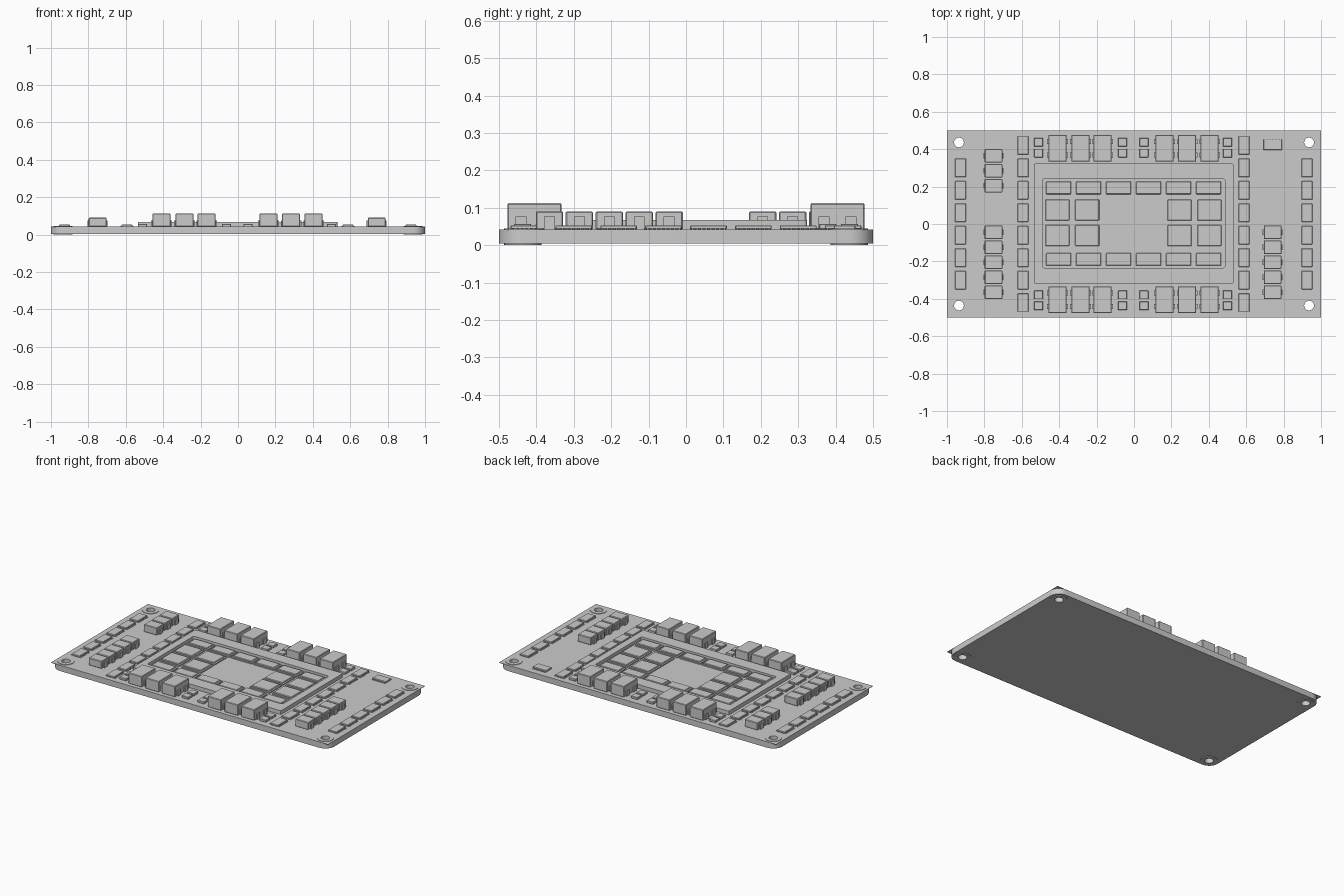
import bpy, bmesh, math
from mathutils import Matrix, Vector

if "Cube" in bpy.data.objects:
    bpy.data.objects.remove(bpy.data.objects["Cube"])

TOP = 0.042  # upper surface of the board


def add_box(bm, x, y, z0, z1, sx, sy, bevel=0.0):
    m = Matrix.Translation((x, y, (z0 + z1) / 2)) @ Matrix.Diagonal((sx, sy, z1 - z0, 1))
    verts = bmesh.ops.create_cube(bm, size=1, matrix=m)["verts"]
    if bevel:
        edges = list({e for v in verts for e in v.link_edges})
        bmesh.ops.bevel(bm, geom=edges, offset=bevel, segments=1, affect='EDGES')


def finish(bm, name):
    me = bpy.data.meshes.new(name)
    bm.to_mesh(me)
    bm.free()
    ob = bpy.data.objects.new(name, me)
    bpy.context.collection.objects.link(ob)
    return ob


def circle(x, y, r, n=32):
    return [(x + r * math.cos(2 * math.pi * i / n), y + r * math.sin(2 * math.pi * i / n)) for i in range(n)]


def rounded(x0, x1, y0, y1, r, n=8):
    pts = []
    for k, (cx, cy) in enumerate([(x1 - r, y1 - r), (x0 + r, y1 - r), (x0 + r, y0 + r), (x1 - r, y0 + r)]):
        for i in range(n + 1):
            a = math.pi / 2 * (k + i / n)
            pts.append((cx + r * math.cos(a), cy + r * math.sin(a)))
    return pts


def plate(name, loops, z0, z1):
    """Flat plate from an outline and any number of holes."""
    cu = bpy.data.curves.new(name, 'CURVE')
    cu.dimensions = '2D'
    cu.fill_mode = 'BOTH'
    cu.extrude = (z1 - z0) / 2
    for loop in loops:
        sp = cu.splines.new('POLY')
        sp.points.add(len(loop) - 1)
        for p, (x, y) in zip(sp.points, loop):
            p.co = (x, y, 0, 1)
        sp.use_cyclic_u = True
    ob = bpy.data.objects.new(name, cu)
    ob.location.z = (z0 + z1) / 2
    bpy.context.collection.objects.link(ob)
    bpy.ops.object.select_all(action='DESELECT')
    ob.select_set(True)
    bpy.context.view_layer.objects.active = ob
    bpy.ops.object.convert(target='MESH')
    ob = bpy.context.view_layer.objects.active
    ob.name = name
    bpy.ops.object.shade_smooth_by_angle(angle=math.radians(30))
    return ob


# Board body with rounded corners, and the thin square-cornered top layer
corners = [(sx * 0.936, sy * 0.436) for sx in (-1, 1) for sy in (-1, 1)]
holes = [circle(x, y, 0.026) for x, y in corners]
plate("board_body", [rounded(-1, 1, -0.5, 0.5, 0.064)] + holes, 0.004, 0.04)
plate("board_top_layer", [[(-1, -0.5), (1, -0.5), (1, 0.5), (-1, 0.5)]] + holes, 0.04, TOP)

# Mounting rings above and below each hole
for x, y in corners:
    plate("mount_ring_top", [circle(x, y, 0.05), circle(x, y, 0.026)], TOP, TOP + 0.003)
    plate("mount_ring_bottom", [circle(x, y, 0.05), circle(x, y, 0.026)], 0.0, 0.004)

# Central stiffener frame with recess floor
plate("center_frame", [rounded(-0.535, 0.532, -0.318, 0.323, 0.008, 3),
                       rounded(-0.49, 0.486, -0.235, 0.243, 0.012, 3)], TOP, 0.067)
bm = bmesh.new()
add_box(bm, -0.002, 0.004, TOP, 0.047, 0.976, 0.478)
finish(bm, "center_floor")


# Packages inside the frame: a wide base and a slightly smaller lid
def package(name, x, y, sx, sy):
    bm = bmesh.new()
    add_box(bm, x, y, 0.047, 0.054, sx, sy)
    add_box(bm, x, y, 0.054, 0.062, sx - 0.014, sy - 0.014, 0.003)
    finish(bm, name)


for i in range(6):
    for y in (0.193, -0.189):
        package("edge_package", -0.403 + 0.1604 * i, y, 0.148, 0.082)
for x in (-0.41, -0.25, 0.243, 0.403):
    for y in (0.074, -0.062):
        package("inner_package", x, y, 0.143, 0.126)


# Power inductors with side terminals
def inductor(name, x, y, sx, sy, h, legs):
    bm = bmesh.new()
    add_box(bm, x, y, TOP, h, sx, sy, 0.003)
    for ly in legs:
        for s in (-1, 1):
            add_box(bm, x + s * sx / 2, y + ly, TOP, 0.076, 0.014, 0.029)
    finish(bm, name)


for s in (-1, 1):
    for x in (-0.409, -0.286, -0.168, 0.163, 0.284, 0.404):
        inductor("large_inductor", x, s * 0.405, 0.096, 0.144, 0.112, (-0.036, 0.036))
low = [-0.045 - 0.08 * i for i in range(5)]
for y in [0.365, 0.285, 0.205] + low:
    inductor("small_inductor_left", -0.751, y, 0.094, 0.073, 0.09, (0,))
for y in low:
    inductor("small_inductor_right", 0.741, y, 0.094, 0.073, 0.09, (0,))

# Small paired capacitors beside the large inductors
for x in (-0.51, -0.061, 0.053, 0.5):
    for s in (-1, 1):
        for y in (0.437, 0.379):
            bm = bmesh.new()
            add_box(bm, x, s * y, TOP, 0.057, 0.048, 0.046, 0.002)
            finish(bm, "capacitor")


# Flat chips with rows of pins on their long sides
def chip(name, x, y, turn=False):
    bm = bmesh.new()
    add_box(bm, 0, 0, TOP, 0.053, 0.058, 0.098, 0.002)
    for i in range(8):
        for s in (-1, 1):
            add_box(bm, s * 0.031, -0.042 + 0.012 * i, TOP, 0.046, 0.008, 0.006)
    if turn:
        bmesh.ops.rotate(bm, verts=bm.verts, cent=(0, 0, 0), matrix=Matrix.Rotation(math.pi / 2, 3, 'Z'))
    bmesh.ops.translate(bm, verts=bm.verts, vec=Vector((x, y, 0)))
    finish(bm, name)


for i in range(8):
    y = 0.42 - 0.12 * i
    for x in (-0.594, 0.588):
        chip("inner_column_chip", x, y)
    if 1 <= i <= 6:
        for x in (-0.928, 0.925):
            chip("outer_column_chip", x, y)
chip("corner_chip", 0.741, 0.424, True)
